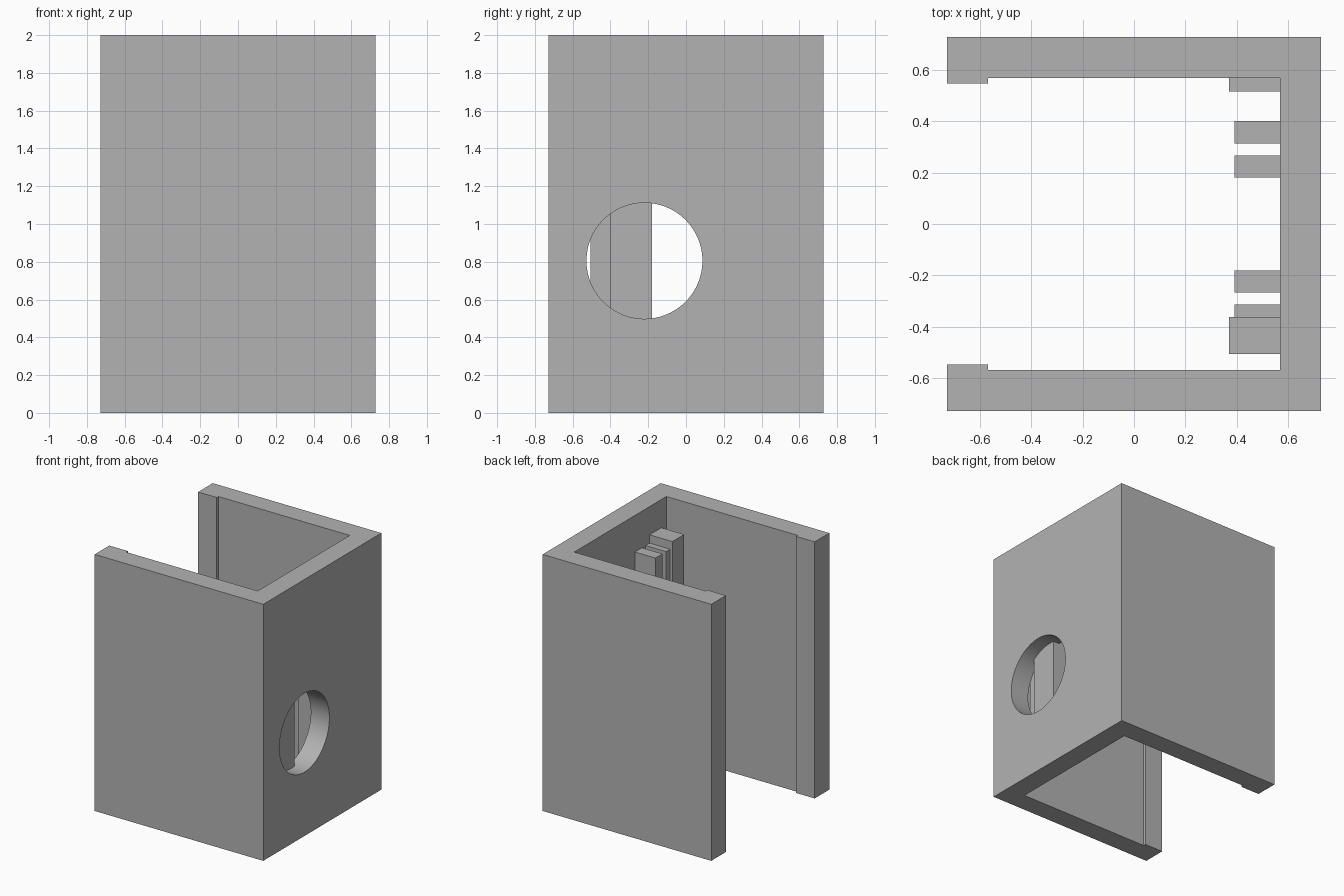
import bpy, bmesh, math

cube = bpy.data.objects.get("Cube")
if cube:
    bpy.data.objects.remove(cube, do_unlink=True)

grey = bpy.data.materials.new("plain grey")
grey.use_nodes = True
colour = (0.45, 0.45, 0.45, 1)
grey.diffuse_color = colour
grey.node_tree.nodes["Principled BSDF"].inputs["Base Color"].default_value = colour


def prism(name, outline, z0, z1):
    """Extrude a flat outline from z0 up to z1."""
    bm = bmesh.new()
    face = bm.faces.new([bm.verts.new((x, y, z0)) for x, y in outline])
    top = bmesh.ops.extrude_face_region(bm, geom=[face])["geom"]
    for v in top:
        if isinstance(v, bmesh.types.BMVert):
            v.co.z = z1
    bmesh.ops.recalc_face_normals(bm, faces=bm.faces)
    mesh = bpy.data.meshes.new(name)
    bm.to_mesh(mesh)
    bm.free()
    mesh.materials.append(grey)
    obj = bpy.data.objects.new(name, mesh)
    bpy.context.collection.objects.link(obj)
    return obj


def block(name, x0, x1, y0, y1, z0, z1):
    return prism(name, [(x0, y0), (x1, y0), (x1, y1), (x0, y1)], z0, z1)


# Three-sided housing with thickened lips along the open side
R, W, LIP = 0.727, 0.567, 0.547
half = [(-R, R), (-R, LIP), (-W, LIP), (-W, W), (W, W)]
outline = half + [(x, -y) for x, y in reversed(half)] + [(R, -R), (R, R)]
housing = prism("housing", outline, 0, 2)

# Round opening through the closed wall
bpy.ops.mesh.primitive_cylinder_add(vertices=96, radius=0.307, depth=0.5,
                                    location=(0.65, -0.22, 0.805),
                                    rotation=(0, math.pi / 2, 0))
cutter = bpy.context.object
cutter.name = "opening_cutter"
cutter.hide_render = True
cutter.data.materials.append(grey)
cut = housing.modifiers.new("opening", "BOOLEAN")
cut.operation = "DIFFERENCE"
cut.solver = "EXACT"
cut.object = cutter
bpy.ops.object.select_all(action="DESELECT")
housing.select_set(True)
bpy.context.view_layer.objects.active = housing
bpy.ops.object.modifier_apply(modifier=cut.name)
bpy.data.objects.remove(cutter, do_unlink=True)
bpy.ops.object.shade_smooth_by_angle(angle=math.radians(30))

# Pair of forked rails whose bases are sunk into the wall
for side, name in ((-1, "front_rail"), (1, "back_rail")):
    fork = [(0.615, 0.18), (0.39, 0.18), (0.39, 0.267), (W, 0.267),
            (W, 0.313), (0.39, 0.313), (0.39, 0.4), (0.615, 0.4)]
    prism(name, [(x, side * y) for x, y in fork], 0.285, 1.715)

# Taller stop blocks beside the rails
block("front_stop", 0.37, W, -0.506, -0.361, 0.22, 1.78)
block("back_stop", 0.37, W, 0.515, 0.6, 0.22, 1.78)
